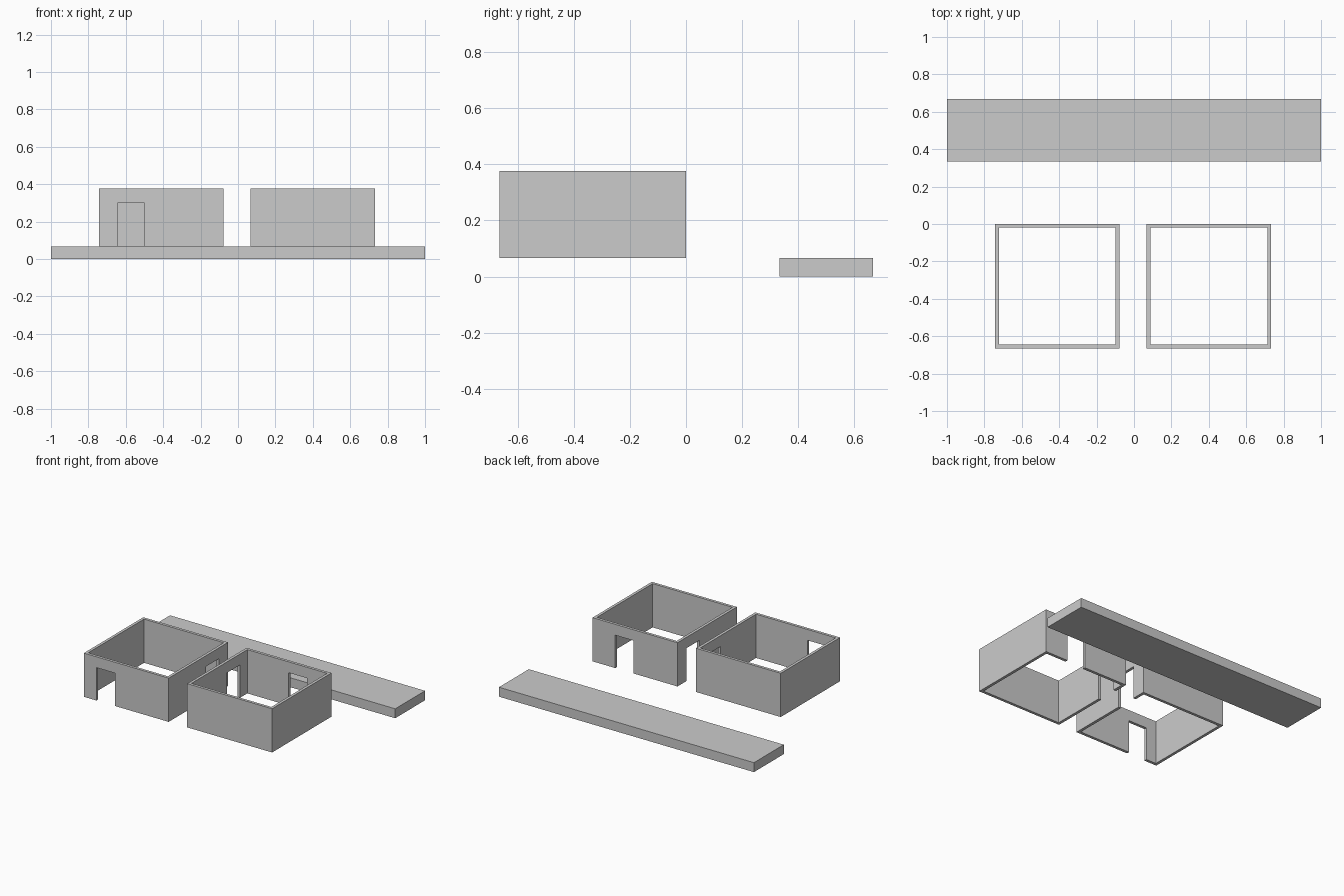
import bpy

if "Cube" in bpy.data.objects:
    bpy.data.objects.remove(bpy.data.objects["Cube"])

FLOOR, TOP, DOOR_TOP, WALL = 0.067, 0.377, 0.30, 0.02


def box(name, x, y, z):
    """Box from (min, max) ranges on each axis."""
    bpy.ops.mesh.primitive_cube_add(size=1)
    ob = bpy.context.object
    ob.name = ob.data.name = name
    for v in ob.data.vertices:
        v.co = [r[0] if c < 0 else r[1] for c, r in zip(v.co, (x, y, z))]
    return ob


def cut(ob, x, y, z):
    """Subtract a box from ob."""
    cutter = box("cutter", x, y, z)
    cutter.hide_render = True
    mod = ob.modifiers.new("cut", 'BOOLEAN')
    mod.operation, mod.solver, mod.object = 'DIFFERENCE', 'EXACT', cutter
    bpy.context.view_layer.objects.active = ob
    bpy.ops.object.modifier_apply(modifier=mod.name)
    bpy.data.objects.remove(cutter, do_unlink=True)


def room(name, x, y, doors):
    """Open-topped wall ring with doorways given as x and y ranges."""
    ob = box(name, x, y, (FLOOR, TOP))
    cut(ob, (x[0] + WALL, x[1] - WALL), (y[0] + WALL, y[1] - WALL), (0, 1))
    for dx, dy in doors:
        cut(ob, dx, dy, (0, DOOR_TOP))


# Long slab at the back
box("slab", (-1, 1), (0.333, 0.667), (0, FLOOR))

# Two rooms whose side doors face each other
depth = (-0.665, 0)
side_door = (-0.248, -0.10)
room("left_room_walls", (-0.743, -0.078), depth,
     [((-0.645, -0.50), (-0.70, -0.62)), ((-0.12, -0.04), side_door)])
room("right_room_walls", (0.067, 0.733), depth,
     [((0.41, 0.555), (-0.05, 0.05)), ((0.03, 0.11), side_door)])
